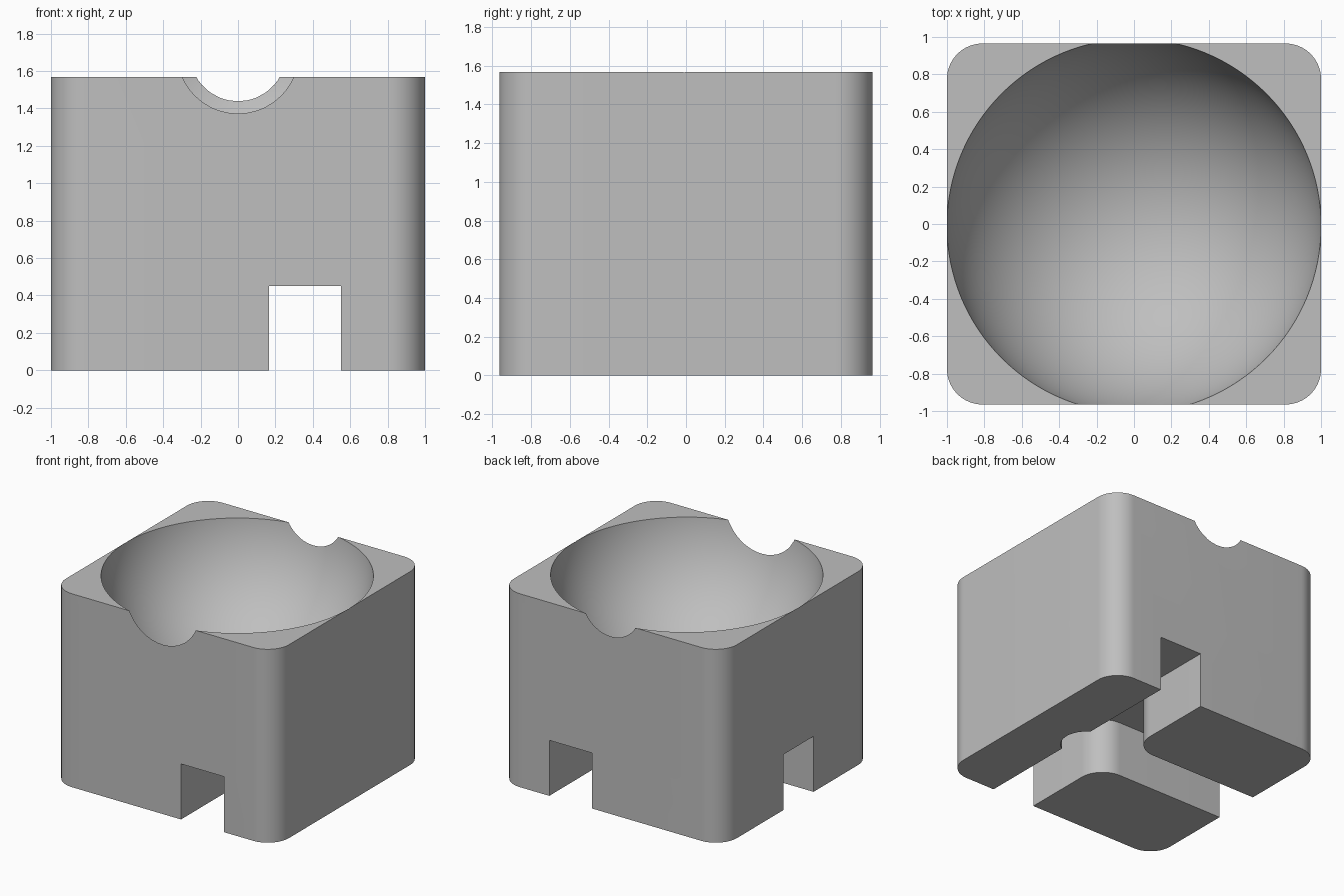
import bpy, bmesh, math

if "Cube" in bpy.data.objects:
    bpy.data.objects.remove(bpy.data.objects["Cube"])

HX, HY, H = 1.0, 0.965, 1.567      # half sizes and height
CY = -0.0125                       # centre line of the side channel


def arc(cx, cy, r, a0, a1, n=16):
    """Points on an arc, angles in degrees."""
    pts = []
    for i in range(n + 1):
        a = math.radians(a0 + (a1 - a0) * i / n)
        pts.append((cx + r * math.cos(a), cy + r * math.sin(a)))
    return pts


def prism(name, outline, z0, z1):
    """Extrude a flat outline straight up."""
    bm = bmesh.new()
    face = bm.faces.new([bm.verts.new((x, y, z0)) for x, y in outline])
    top = bmesh.ops.extrude_face_region(bm, geom=[face])
    verts = [v for v in top["geom"] if isinstance(v, bmesh.types.BMVert)]
    bmesh.ops.translate(bm, verts=verts, vec=(0, 0, z1 - z0))
    bmesh.ops.recalc_face_normals(bm, faces=bm.faces)
    mesh = bpy.data.meshes.new(name)
    bm.to_mesh(mesh)
    bm.free()
    ob = bpy.data.objects.new(name, mesh)
    bpy.context.collection.objects.link(ob)
    return ob


def cut(target, cutter):
    mod = target.modifiers.new("cut", "BOOLEAN")
    mod.operation = "DIFFERENCE"
    mod.solver = "EXACT"
    mod.object = cutter
    bpy.context.view_layer.objects.active = target
    bpy.ops.object.modifier_apply(modifier=mod.name)
    bpy.data.objects.remove(cutter, do_unlink=True)


# Block with rounded upright corners
R = 0.19
outline = []
for sx, sy, a in ((1, 1, 0), (-1, 1, 90), (-1, -1, 180), (1, -1, 270)):
    outline += arc(sx * (HX - R), sy * (HY - R), R, a, a + 90)
block = prism("block", outline, 0, H)

# Bowl hollowed out of the top
bpy.ops.mesh.primitive_uv_sphere_add(segments=128, ring_count=64, radius=1.0089,
                                     location=(0, -0.01, 1.697))
bowl = bpy.context.object
bowl.name = "bowl_cutter"
bowl.hide_render = True
cut(block, bowl)

# T-shaped channel underneath: front to back, with a branch to the left side
X0, X1, W, F = 0.165, 0.55, 0.1925, 0.2
end_x = 0.45                                            # rounded branch end
a = math.degrees(math.acos((X1 - end_x) / W))
channel = [(X0, -1.2), (X1, -1.2)]
channel += arc(end_x, CY, W, -a, a)
channel += [(X1, 1.2), (X0, 1.2)]
channel += arc(X0 - F, CY + W + F, F, 0, -90)
channel += [(-1.2, CY + W), (-1.2, CY - W)]
channel += arc(X0 - F, CY - W - F, F, 90, 0)
tunnel = prism("channel_cutter", channel, -0.2, 0.45)
tunnel.hide_render = True
cut(block, tunnel)

# Plain grey finish
grey = bpy.data.materials.new("grey")
grey.diffuse_color = (0.52, 0.52, 0.52, 1)
grey.use_nodes = True
grey.node_tree.nodes["Principled BSDF"].inputs["Base Color"].default_value = grey.diffuse_color
block.data.materials.clear()
block.data.materials.append(grey)
for p in block.data.polygons:
    p.material_index = 0

bpy.ops.object.select_all(action="DESELECT")
block.select_set(True)
bpy.context.view_layer.objects.active = block
bpy.ops.object.shade_smooth_by_angle(angle=math.radians(30))
